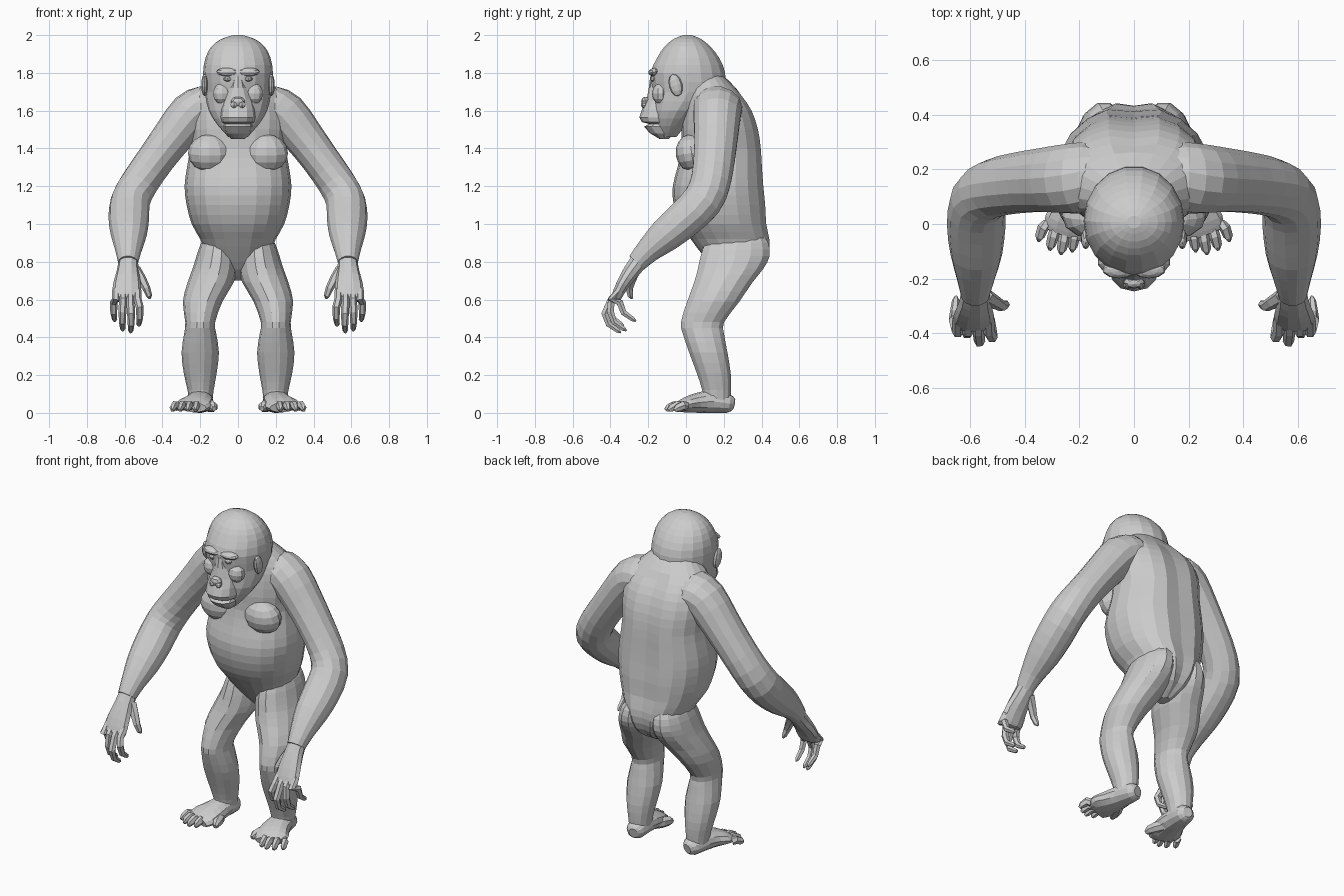
import bpy, bmesh, math
from mathutils import Vector, Matrix


def finish(name, bm, mirror):
    bmesh.ops.recalc_face_normals(bm, faces=bm.faces)
    me = bpy.data.meshes.new(name)
    bm.to_mesh(me)
    bm.free()
    ob = bpy.data.objects.new(name, me)
    bpy.context.collection.objects.link(ob)
    if mirror:
        ob.modifiers.new("mirror", "MIRROR").use_mirror_merge = False
    return ob


def refine(rings):
    # insert a smooth in-between ring in every segment
    out = []
    for i in range(len(rings) - 1):
        p0, p1 = rings[max(i - 1, 0)], rings[i]
        p2, p3 = rings[i + 1], rings[min(i + 2, len(rings) - 1)]
        out += [p1, tuple((-a + 9 * b + 9 * c - d) / 16 for a, b, c, d in zip(p0, p1, p2, p3))]
    return out + [rings[-1]]


def loft(name, rings, n=12, flat=False, power=2.0, mirror=True, smooth=True):
    # rings: (x, y, z, radius along x, other radius)
    if smooth:
        rings = refine(rings)
    bm = bmesh.new()
    loops = []
    for i, (x, y, z, a, b) in enumerate(rings):
        u, v = Vector((1, 0, 0)), Vector((0, 1, 0))
        if not flat:
            t = Vector(rings[min(i + 1, len(rings) - 1)][:3]) - Vector(rings[max(i - 1, 0)][:3])
            t.normalize()
            u = (u - t * u.dot(t)).normalized()
            v = t.cross(u)
        loop = []
        for k in range(n):
            c, s = math.cos(2 * math.pi * k / n), math.sin(2 * math.pi * k / n)
            c = math.copysign(abs(c) ** (2 / power), c)
            s = math.copysign(abs(s) ** (2 / power), s)
            loop.append(bm.verts.new(Vector((x, y, z)) + u * a * c + v * b * s))
        loops.append(loop)
    for l0, l1 in zip(loops, loops[1:]):
        for k in range(n):
            bm.faces.new((l0[k], l0[(k + 1) % n], l1[(k + 1) % n], l1[k]))
    bm.faces.new(loops[0])
    bm.faces.new(loops[-1])
    return finish(name, bm, mirror)


def stack(name, rows, n, power=2.0, smooth=True):
    # central part from rows (z, front y, back y, half width)
    return loft(name, [(0, (f + b) / 2, z, w, (b - f) / 2) for z, f, b, w in rows],
                n, True, power, False, smooth)


def blob(name, loc, size, tilt=0, mirror=True, seg=10):
    bm = bmesh.new()
    m = Matrix.Translation(loc) @ Matrix.Rotation(tilt, 4, 'X') @ Matrix.Diagonal((*size, 1))
    bmesh.ops.create_uvsphere(bm, u_segments=seg, v_segments=max(seg * 2 // 3, 5), radius=1, matrix=m)
    return finish(name, bm, mirror)


# Torso with a shallow spine groove
torso = stack("torso", [
    (.70, .22, .30, .03), (.76, .15, .40, .10), (.84, .085, .445, .165), (.92, .025, .45, .20),
    (1.0, -.03, .435, .245), (1.1, -.065, .43, .272), (1.2, -.07, .42, .283), (1.3, -.045, .412, .27),
    (1.4, -.025, .405, .255), (1.5, -.025, .39, .265), (1.6, -.015, .355, .265), (1.68, .0, .30, .24),
    (1.76, .02, .225, .16), (1.82, .05, .16, .09)], 20, 2.25)
for v in torso.data.vertices:
    if abs(v.co.x) < .004 and v.co.y > .3:
        v.co.y -= .018

# Breasts
blob("breast", (.15, .03, 1.375), (.115, .085, .10), .15, seg=12)

# Head and jaw
stack("head", [
    (1.46, -.14, -.05, .05), (1.52, -.165, .0, .105), (1.6, -.18, .09, .155), (1.7, -.178, .2, .176),
    (1.8, -.19, .21, .185), (1.88, -.155, .178, .172), (1.94, -.115, .13, .14),
    (1.98, -.065, .08, .088), (2.0, -.015, .03, .025)], 18)

# Muzzle: nose bridge, upper lip, mouth gap, lower lip, chin
stack("muzzle", [
    (1.78, -.19, -.08, .03), (1.72, -.197, -.08, .05), (1.66, -.208, -.06, .075), (1.61, -.232, -.06, .088),
    (1.565, -.247, -.06, .092), (1.54, -.235, -.06, .085), (1.53, -.195, -.06, .075),
    (1.515, -.222, -.06, .078), (1.48, -.19, -.06, .065), (1.45, -.14, -.09, .035)], 12, 2.2, False)
blob("nose", (0, -.212, 1.645), (.04, .025, .03), .3, False, 8)
blob("nostril", (.022, -.222, 1.632), (.02, .018, .018), 0, True, 6)

# Brow, eyes, cheeks and ears
blob("brow", (.055, -.168, 1.805), (.062, .032, .022), .2)
blob("eye", (.055, -.172, 1.768), (.022, .02, .014), 0, True, 8)
blob("cheek", (.085, -.135, 1.69), (.05, .045, .055), 0)
blob("ear", (.177, -.055, 1.735), (.018, .036, .06), .25)

# Arms
loft("arm", [
    (.10, .175, 1.64, .08, .10), (.17, .17, 1.625, .11, .13), (.25, .165, 1.58, .118, .128),
    (.34, .16, 1.47, .108, .118), (.43, .15, 1.35, .10, .112), (.52, .13, 1.22, .10, .108),
    (.57, .085, 1.12, .105, .108), (.578, -.01, 1.025, .107, .102), (.578, -.11, .94, .095, .092),
    (.58, -.20, .86, .07, .068), (.582, -.26, .795, .053, .054)], 14)

# Hands
loft("palm", [
    (.58, -.235, .82, .05, .05), (.583, -.285, .755, .058, .046), (.587, -.335, .68, .074, .036),
    (.59, -.37, .61, .076, .028), (.59, -.375, .59, .06, .02)], 10)
loft("thumb", [
    (.545, -.265, .76, .03, .03), (.512, -.285, .71, .026, .026), (.485, -.30, .66, .021, .021),
    (.470, -.295, .62, .016, .016), (.467, -.285, .605, .006, .006)], 6, smooth=False)
for i, (tip_y, tip_z) in enumerate([(-.33, .46), (-.345, .425), (-.315, .435), (-.265, .485)]):
    x, s = .532 + .038 * i, (i - 1.5) * .008
    knuckle_z = tip_z + .10
    loft("finger", [
        (x, -.35, .65, .02, .02), (x, -.395, .60, .022, .022),
        (x + s, tip_y - .085, knuckle_z, .021, .021), (x + s, tip_y - .065, tip_z + .045, .018, .018),
        (x + s * .6, tip_y - .015, tip_z + .01, .014, .014), (x + s * .5, tip_y, tip_z, .005, .005)],
        6, smooth=False)

# Legs with buttocks
loft("leg", [
    (.09, .28, .96, .06, .12), (.105, .27, .90, .09, .17), (.112, .26, .83, .108, .187),
    (.122, .237, .765, .118, .178), (.145, .197, .69, .122, .158), (.187, .145, .59, .105, .142),
    (.2, .087, .48, .079, .117), (.2, .092, .42, .085, .112), (.2, .118, .32, .099, .104),
    (.2, .147, .21, .087, .092), (.198, .162, .12, .069, .078), (.197, .165, .04, .06, .07)],
    14, True)

# Feet
loft("foot", [
    (.185, .252, .045, .028, .03), (.19, .225, .05, .056, .05), (.2, .14, .06, .07, .06),
    (.212, .06, .053, .086, .053), (.232, .0, .042, .098, .041), (.247, -.04, .032, .085, .028)], 12)
loft("big_toe", [
    (.175, .07, .04, .034, .034), (.147, .02, .037, .033, .034), (.132, -.02, .032, .026, .028),
    (.126, -.045, .022, .012, .014)], 7, smooth=False)
for j, reach in enumerate([-.098, -.108, -.092, -.06]):
    x = .212 + .035 * j
    loft("toe", [
        (x, .0, .035, .021, .026), (x + .008 + .003 * j, reach + .045, .04, .021, .025),
        (x + .013 + .005 * j, reach + .015, .026, .018, .022),
        (x + .014 + .006 * j, reach, .014, .008, .011)], 6, smooth=False)
